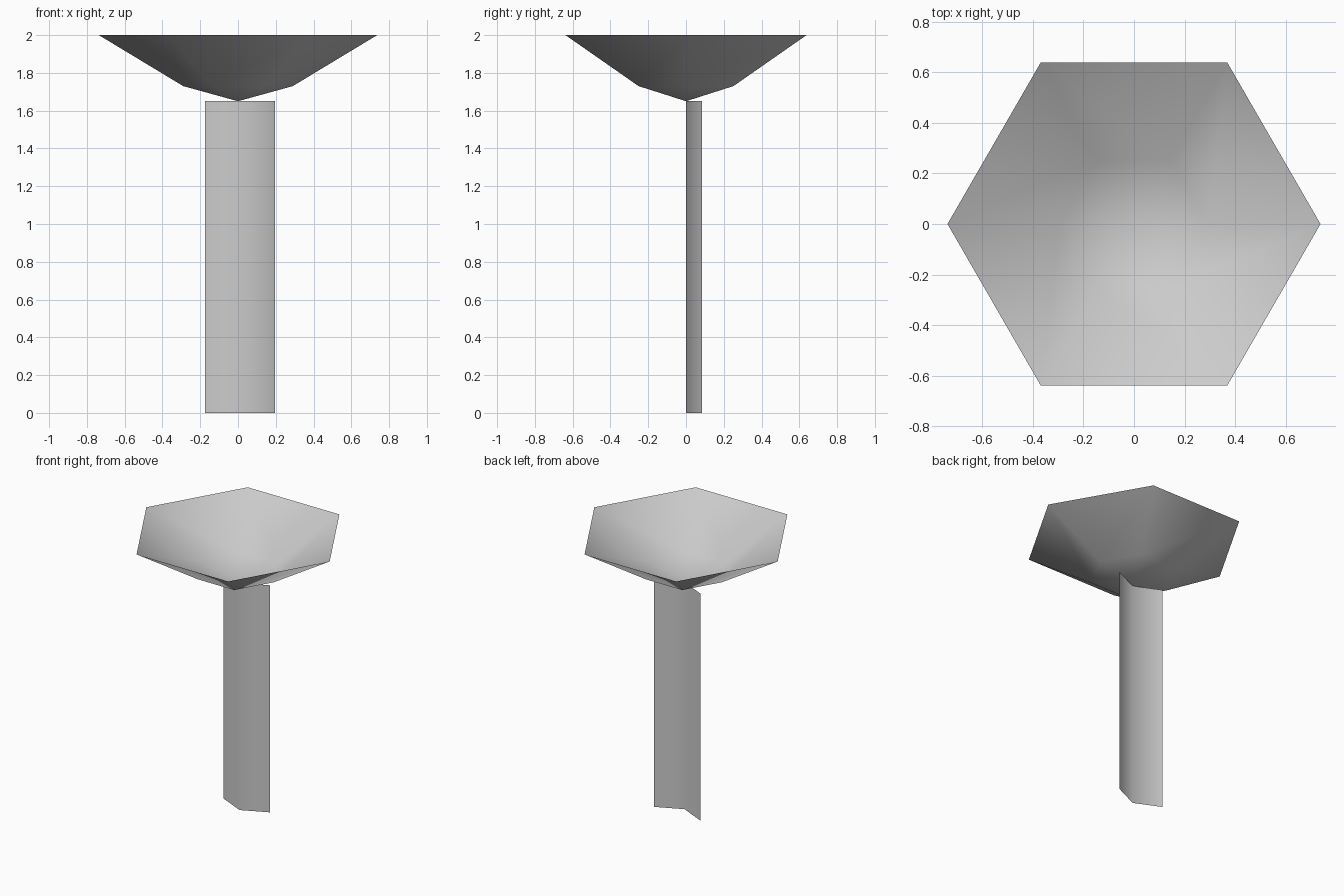
import bpy
import bmesh
from math import cos, sin, tau

cube = bpy.data.objects.get("Cube")
if cube:
    bpy.data.objects.remove(cube, do_unlink=True)

# One plain grey for the whole model
grey = bpy.data.materials.new("light_grey")
grey.use_nodes = True
colour = (0.6, 0.6, 0.6, 1)
grey.diffuse_color = colour
grey.node_tree.nodes["Principled BSDF"].inputs["Base Color"].default_value = colour


def add_part(name, bm):
    mesh = bpy.data.meshes.new(name)
    bm.to_mesh(mesh)
    bm.free()
    mesh.materials.append(grey)
    mesh.shade_smooth()
    obj = bpy.data.objects.new(name, mesh)
    bpy.context.collection.objects.link(obj)
    return obj


# Open six-sided bowl, a point at the bottom and two rings, facing inward
SIDES = 6
bm = bmesh.new()
tip = bm.verts.new((0, 0, 1.65))
inner, rim = [
    [bm.verts.new((r * cos(tau * i / SIDES), r * sin(tau * i / SIDES), z))
     for i in range(SIDES)]
    for r, z in ((0.29, 1.73), (0.737, 2.0))
]
for i in range(SIDES):
    j = (i + 1) % SIDES
    bm.faces.new((tip, inner[i], inner[j]))
    bm.faces.new((inner[i], rim[i], rim[j], inner[j]))
add_part("bowl", bm)

# Thin folded stem: a shallow V profile pulled upward, ridge to the front
profile = [(-0.175, 0.086), (0.012, 0), (0.197, 0.086)]
bm = bmesh.new()
low, high = [[bm.verts.new((x, y, z)) for x, y in profile] for z in (0, 1.65)]
for i in range(len(profile) - 1):
    bm.faces.new((low[i], low[i + 1], high[i + 1], high[i]))
add_part("stem", bm)
